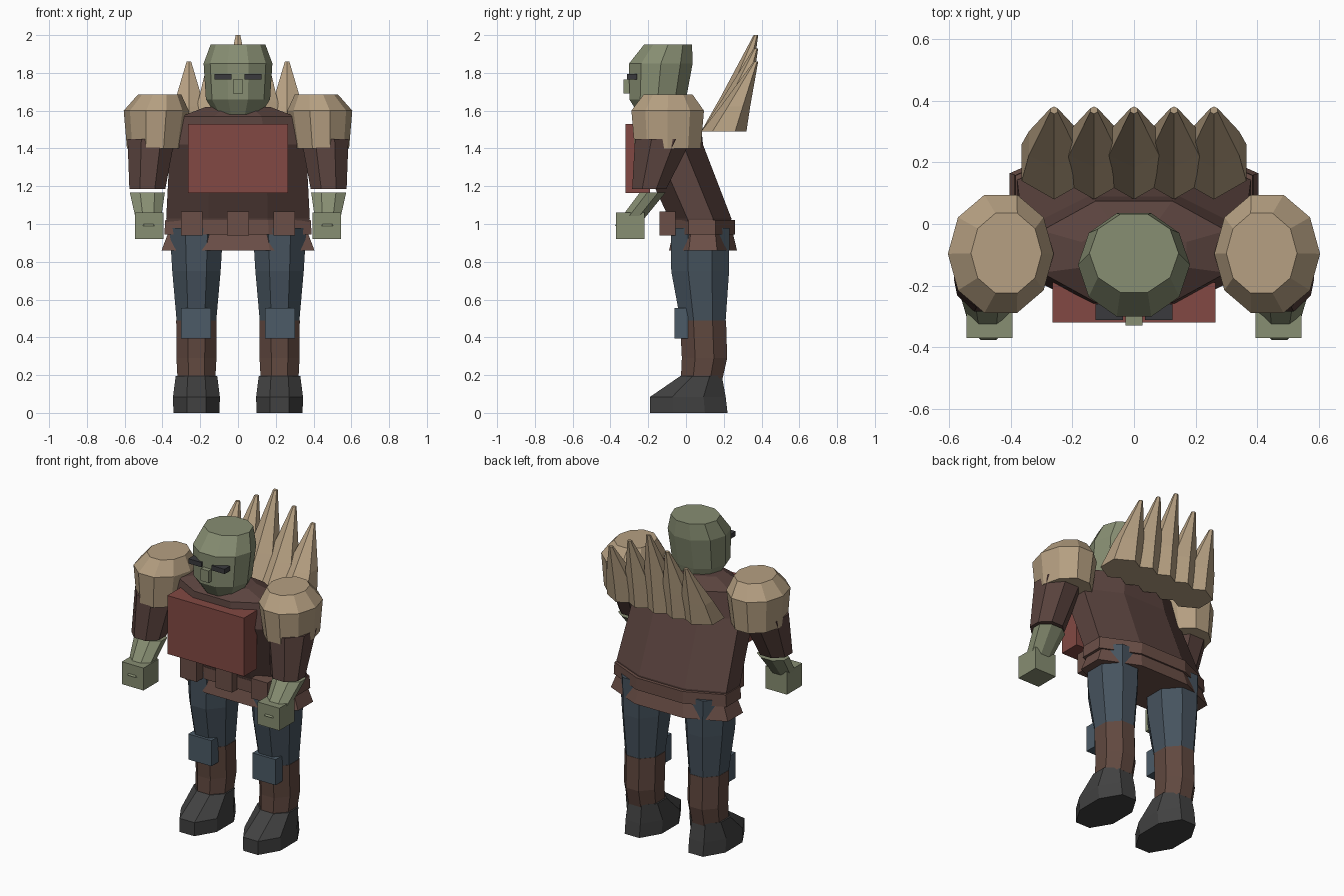
import bpy
import bmesh
from math import sin, cos, pi

if "Cube" in bpy.data.objects:
    bpy.data.objects.remove(bpy.data.objects["Cube"])


def material(name, *rgb):
    col = [((c / 255 + 0.055) / 1.055) ** 2.4 for c in rgb] + [1]
    m = bpy.data.materials.new(name)
    m.use_nodes = True
    m.diffuse_color = col
    m.node_tree.nodes["Principled BSDF"].inputs["Base Color"].default_value = col
    return m


SKIN = material("green_skin", 135, 142, 114)
BONE = material("bone", 182, 160, 130)
TUNIC = material("dark_brown_tunic", 90, 67, 62)
RED = material("red_plate", 130, 73, 67)
BLUE = material("blue_cloth", 70, 83, 94)
PAD = material("blue_grey_pad", 76, 91, 103)
BOOT = material("charcoal_boot", 65, 65, 65)
BELT = material("brown_leather", 107, 79, 71)
CUFF = material("brown_legging", 96, 72, 63)
EYE = material("dark_eye", 58, 58, 61)


def finish(name, bm, mat):
    bmesh.ops.recalc_face_normals(bm, faces=bm.faces)
    me = bpy.data.meshes.new(name)
    bm.to_mesh(me)
    bm.free()
    me.materials.append(mat)
    ob = bpy.data.objects.new(name, me)
    bpy.context.collection.objects.link(ob)


def loft(name, mat, rings, sides=8, flat=True):
    """Capped faceted tube; rings are (x, y, z, half_width, half_depth)."""
    bm = bmesh.new()
    shift = 0.5 if flat else 0
    angles = [2 * pi * (i + shift) / sides - pi / 2 for i in range(sides)]
    mx = max(abs(cos(a)) for a in angles)
    my = max(abs(sin(a)) for a in angles)
    loops = [[bm.verts.new((x + rx * cos(a) / mx, y + ry * sin(a) / my, z))
              for a in angles] for x, y, z, rx, ry in rings]
    for lo, hi in zip(loops, loops[1:]):
        for i in range(sides):
            j = (i + 1) % sides
            bm.faces.new((lo[i], lo[j], hi[j], hi[i]))
    bm.faces.new(loops[0][::-1])
    bm.faces.new(loops[-1])
    finish(name, bm, mat)


def box(name, mat, x, y, z):
    """Box from (min, max) pairs."""
    bm = bmesh.new()
    bmesh.ops.create_cube(bm, size=1)
    for v in bm.verts:
        v.co = [sum(r) / 2 + c * (r[1] - r[0]) for c, r in zip(v.co, (x, y, z))]
    finish(name, bm, mat)


# Head and face
loft("head", SKIN, [(0, -.135, 1.58, .12, .115), (0, -.15, 1.66, .17, .15),
                    (0, -.133, 1.85, .182, .168), (0, -.095, 1.95, .145, .127)], 10)
box("nose", SKIN, (-.027, .027), (-.33, -.27), (1.69, 1.765))

# Torso, leaning forward
loft("torso", TUNIC, [(0, .08, .95, .37, .155), (0, .075, 1.03, .38, .165),
                      (0, -.09, 1.42, .36, .18), (0, -.09, 1.57, .3, .165),
                      (0, -.1, 1.62, .17, .1)])
box("chest_plate", RED, (-.265, .265), (-.32, -.19), (1.165, 1.53))

# Belt, skirt and pouches
loft("belt", BELT, [(0, .085, .945, .39, .175), (0, .085, 1.02, .385, .175)])
loft("skirt", BELT, [(0, .09, .86, .405, .18), (0, .09, .965, .365, .155)])
for label, px in (("right", -.245), ("middle", 0), ("left", .245)):
    box(label + "_pouch", BELT, (px - .057, px + .057), (-.14, -.055), (.94, 1.065))

# Row of back spikes, tallest in the middle
for k in range(-2, 3):
    h = .51 - .07 * abs(k)
    x = .13 * k
    loft(f"back_spike_{k + 3}", BONE,
         [(x, .2, 1.49, .105, .12), (x, .262, 1.49 + .36 * h, .082, .078),
          (x, .37, 1.49 + h, .012, .012)], 6, flat=False)

# Paired parts
for side, s in (("left", 1), ("right", -1)):
    def span(a, b):
        return tuple(sorted((s * a, s * b)))

    box(side + "_eye", EYE, span(.035, .125), (-.312, -.26), (1.765, 1.795))
    # Arm
    loft(side + "_shoulder_pad", BONE,
         [(s * .44, -.097, 1.4, .148, .175), (s * .433, -.097, 1.6, .172, .192),
          (s * .415, -.095, 1.685, .115, .13)], 10)
    loft(side + "_sleeve", TUNIC,
         [(s * .48, -.195, 1.185, .095, .09), (s * .46, -.12, 1.45, .125, .15)])
    loft(side + "_forearm", SKIN,
         [(s * .473, -.315, .99, .06, .062), (s * .48, -.175, 1.168, .093, .068)])
    box(side + "_hand", SKIN, span(.395, .545), (-.37, -.22), (.92, 1.06))
    # Leg
    x = s * .22
    loft(side + "_thigh", BLUE,
         [(x, .09, .49, .105, .12), (x, .075, .75, .128, .153), (x, .075, .98, .142, .155)])
    loft(side + "_legging", CUFF,
         [(x, .083, .18, .1, .11), (x, .098, .29, .106, .12), (x, .09, .49, .107, .122)])
    box(side + "_knee_pad", PAD, span(.142, .302), (-.06, .01), (.395, .555))
    loft(side + "_boot", BOOT,
         [(x, .015, 0, .122, .205), (x, .01, .085, .124, .2), (x, .08, .195, .11, .11)])
